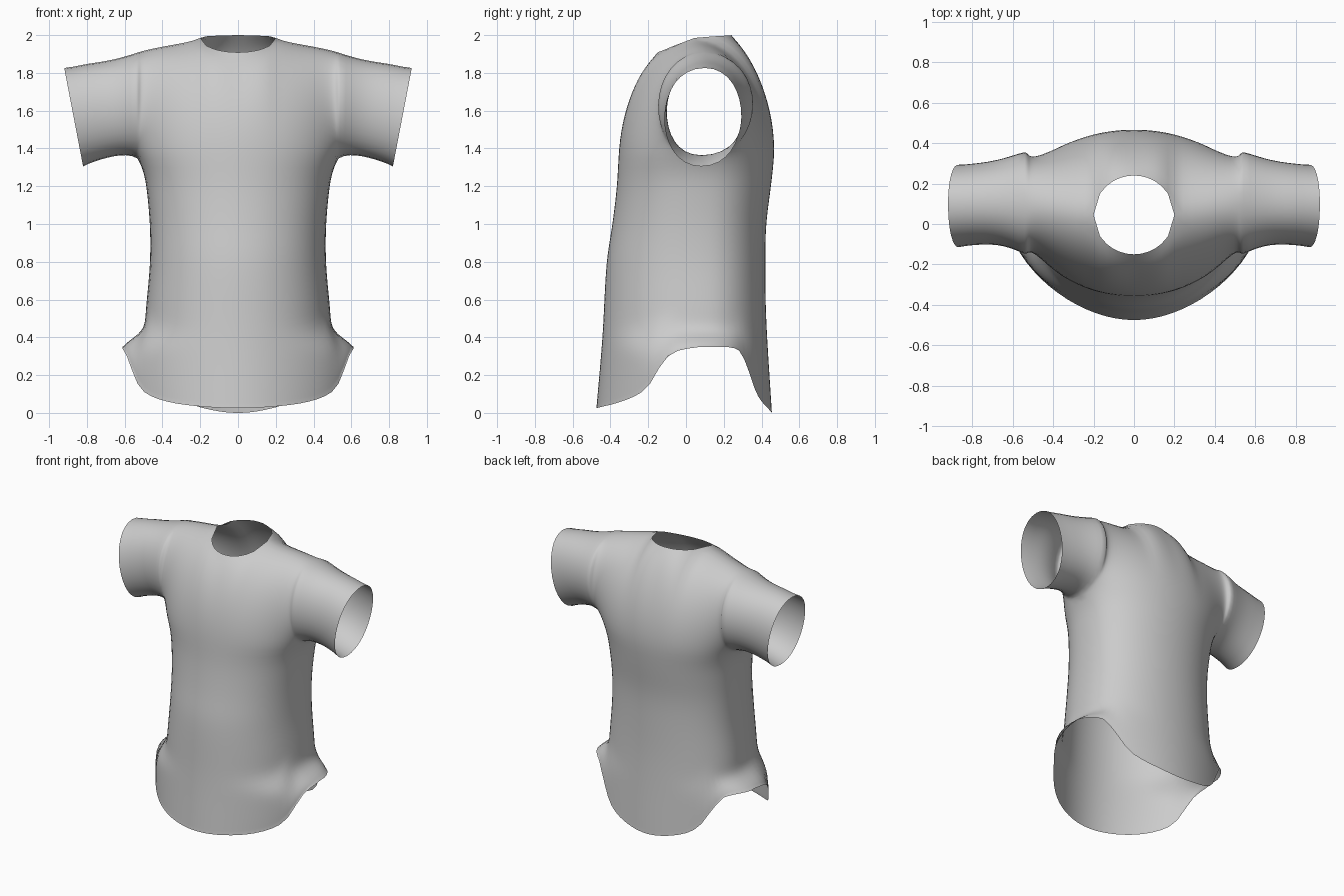
import bpy, bmesh, math

cube = bpy.data.objects.get("Cube")
if cube:
    bpy.data.objects.remove(cube, do_unlink=True)


def curve(*pts):
    """Smooth function through (input, value) points."""
    n = len(pts)

    def slope(i):
        a, b = pts[max(i - 1, 0)], pts[min(i + 1, n - 1)]
        return (b[1] - a[1]) / (b[0] - a[0])

    def f(x):
        x = min(max(x, pts[0][0]), pts[-1][0])
        i = next(k for k in range(n - 1) if x <= pts[k + 1][0])
        (x0, y0), (x1, y1) = pts[i], pts[i + 1]
        h = x1 - x0
        t = (x - x0) / h
        return (y0 * (1 + 2 * t) * (1 - t) ** 2 + y1 * t * t * (3 - 2 * t)
                + h * slope(i) * t * (1 - t) ** 2 - h * slope(i + 1) * t * t * (1 - t))
    return f


def mix(a, b, t):
    return a + (b - a) * t


ARMPIT_X, ARMPIT_Z, MID_Y, CUFF_X = 0.53, 1.35, 0.08, 0.92
NECK_R, NECK_Y = 0.2, 0.045

# Torso: half width, side flare at the hem, front and back depth by height
half_width = curve((0, .5), (.5, .492), (.8, .47), (1, .47), (1.2, .487), (1.28, .502), (1.35, .53))
flare = curve((0, .1), (.2, .12), (.34, .12), (.38, .085), (.43, .02), (.5, 0), (1.35, 0))
torso_y = {
    "front": curve((0, -.477), (.4, -.443), (.8, -.42), (1, -.39), (1.2, -.366), (1.35, -.358)),
    "back": curve((0, .455), (.5, .425), (.8, .42), (1, .425), (1.2, .45), (1.35, .467)),
}
# Hem height by closeness to the centre of the panel
hem = {
    "front": curve((0, .35), (.2, .325), (.31, .28), (.42, .17), (.52, .11), (.73, .06), (1, .025)),
    "back": curve((0, .35), (.5, .335), (.62, .26), (.77, .1), (1, 0)),
}
# Shoulder and sleeves, by distance from the centre
bulge = {
    "front": curve((0, -.358), (.2, -.33), (.35, -.26), (.45, -.2), (.53, -.16), (.6, -.127),
                   (.7, -.105), (.8, -.104), (.92, -.115)),
    "back": curve((0, .475), (.2, .455), (.35, .42), (.45, .395), (.55, .36), (.65, .33),
                  (.75, .31), (.92, .293)),
}
ridge_z = curve((.2, 1.985), (.3, 1.963), (.4, 1.945), (.5, 1.922), (.6, 1.89), (.7, 1.866), (.8, 1.852), (.92, 1.826))
ridge_y = curve((.2, .045), (.4, .08), (.6, .1), (.92, .1))
under_z = curve((.53, 1.35), (.62, 1.362), (.75, 1.347), (.92, 1.305))
neck_z = curve((-.155, 1.907), (.045, 1.98), (.245, 2.0))

ARCH, ROWS = 16, 34


def column(s, side):
    """Points from the shoulder ridge or neck edge down to the hem or sleeve underside."""
    u = min(s / ARMPIT_X, 1)
    c = math.sqrt(max(0, 1 - u * u))
    round_c = c ** 0.85
    sign = -1 if side == "front" else 1
    y0 = mix(MID_Y, torso_y[side](ARMPIT_Z), round_c)
    z0 = ARMPIT_Z if s <= ARMPIT_X else under_z(s)
    if s < NECK_R - 1e-6:
        y3 = NECK_Y + sign * 0.195 * math.sqrt(1 - (s / NECK_R) ** 2)
        z3 = neck_z(y3)
    else:
        y3, z3 = ridge_y(s), ridge_z(s)
    # Side profile: open arch over the chest turning into a closed sleeve loop
    g, f, m = min(1, s / NECK_R), 1 - c, bulge[side](s)
    q = (8 * m - y0 - y3) / 6
    y1, z1 = mix(y0 + 0.013, q, f), mix(z0 + 0.27, z0, f)
    y2 = mix(mix(y3, m, 0.5 + 0.15 * g), q, f)
    z2 = mix(z3 - 0.12 + 0.075 * g, z3, f)
    lean = 0.1 * max(0, s - ARMPIT_X) / (CUFF_X - ARMPIT_X)
    pts = []
    for i in range(ARCH + 1):
        t = 1 - i / ARCH
        b = ((1 - t) ** 3, 3 * t * (1 - t) ** 2, 3 * t * t * (1 - t), t ** 3)
        y = b[0] * y0 + b[1] * y1 + b[2] * y2 + b[3] * y3
        z = b[0] * z0 + b[1] * z1 + b[2] * z2 + b[3] * z3
        pts.append((s - lean * (z3 - z) / (z3 - z0), y, z))
    if s <= ARMPIT_X + 1e-6:
        for i in range(1, ROWS + 1):
            v = 1 - (1 - i / ROWS) ** 1.4
            z = mix(ARMPIT_Z, hem[side](c), v)
            x = u * (half_width(z) + flare(z) * u * u)
            pts.append((x, mix(MID_Y, torso_y[side](z), round_c), z))
    return pts


# Column spacing: neck, shoulder, sleeve
neck_angle = math.asin(NECK_R / ARMPIT_X)
angles = [neck_angle * i / 6 for i in range(6)]
angles += [mix(neck_angle, math.pi / 2, i / 13) for i in range(14)]
stations = [ARMPIT_X * math.sin(a) for a in angles]
stations += [mix(ARMPIT_X, CUFF_X, i / 9) for i in range(1, 10)]

bm = bmesh.new()
for side in ("front", "back"):
    cols = [[bm.verts.new(p) for p in column(s, side)] for s in stations]
    for a, b in zip(cols, cols[1:]):
        for i in range(min(len(a), len(b)) - 1):
            quad = (a[i], a[i + 1], b[i + 1], b[i])
            bm.faces.new(quad if side == "front" else quad[::-1])
bmesh.ops.remove_doubles(bm, verts=bm.verts, dist=0.0005)

# Mirror to the other half
half = bm.verts[:] + bm.edges[:] + bm.faces[:]
bmesh.ops.mirror(bm, geom=half, axis="X", merge_dist=0.0005)
bmesh.ops.recalc_face_normals(bm, faces=bm.faces)

# Soften the shirt, keeping its open edges in place
inner = [v for v in bm.verts if not v.is_boundary]
for _ in range(3):
    bmesh.ops.smooth_vert(bm, verts=inner, factor=0.5, use_axis_x=True, use_axis_y=True, use_axis_z=True)

mesh = bpy.data.meshes.new("shirt")
bm.to_mesh(mesh)
bm.free()
shirt = bpy.data.objects.new("shirt", mesh)
bpy.context.collection.objects.link(shirt)

fabric = bpy.data.materials.new("light_grey_fabric")
fabric.use_nodes = True
grey = (0.6, 0.6, 0.6, 1)
fabric.diffuse_color = grey
fabric.node_tree.nodes["Principled BSDF"].inputs["Base Color"].default_value = grey
mesh.materials.append(fabric)

bpy.context.view_layer.objects.active = shirt
shirt.select_set(True)
bpy.ops.object.shade_smooth_by_angle(angle=math.radians(60))
